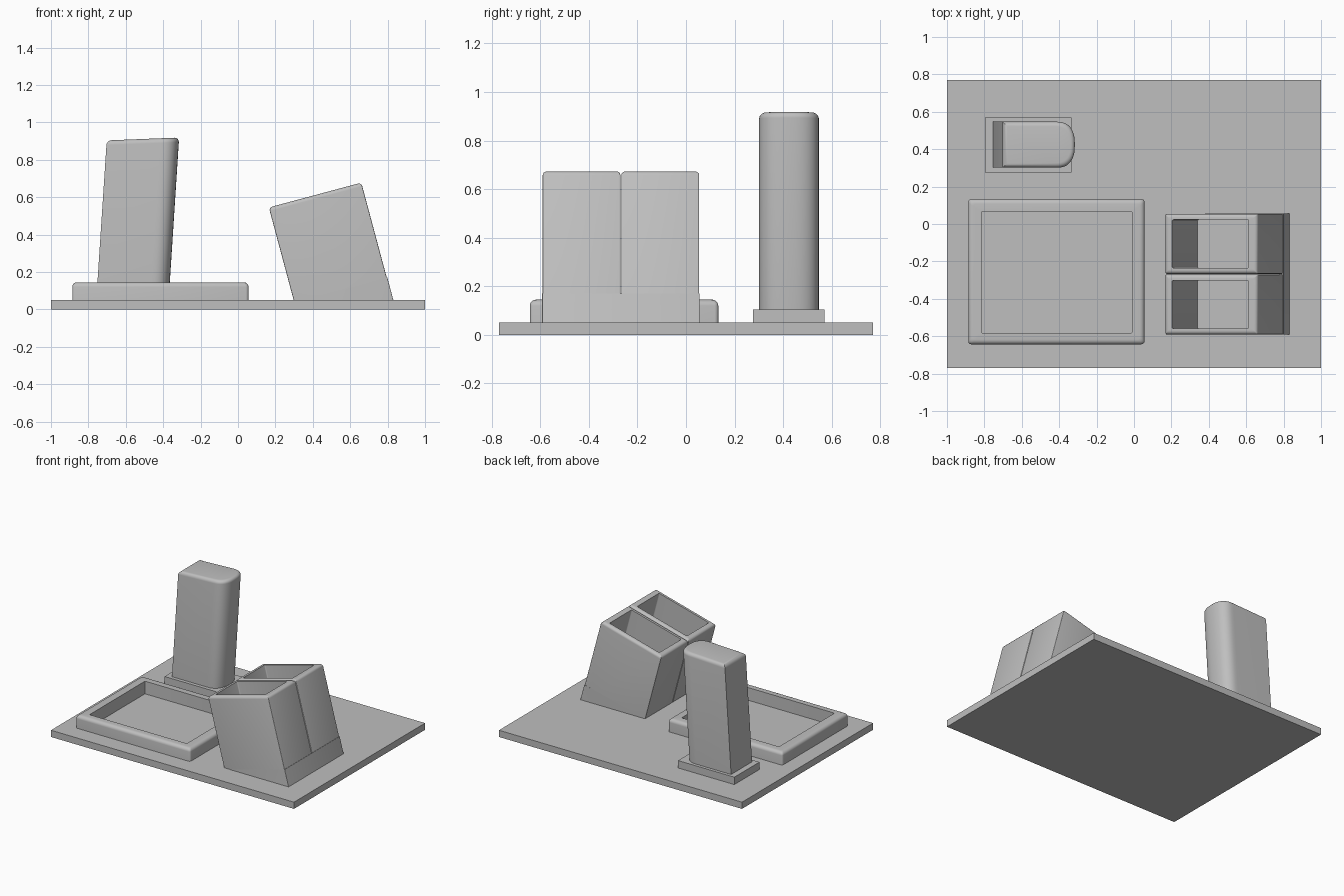
import bpy, bmesh, math
from mathutils import Vector

if "Cube" in bpy.data.objects:
    bpy.data.objects.remove(bpy.data.objects["Cube"], do_unlink=True)

GREY = (0.52, 0.52, 0.52, 1)
mat = bpy.data.materials.new("light_grey")
mat.use_nodes = True
mat.diffuse_color = GREY
mat.node_tree.nodes["Principled BSDF"].inputs["Base Color"].default_value = GREY


def loft(name, loops, caps=(True, True), closed=False):
    """Skin a stack of equal-length loops of points."""
    bm = bmesh.new()
    rings = [[bm.verts.new(p) for p in loop] for loop in loops]
    pairs = list(zip(rings, rings[1:]))
    if closed:
        pairs.append((rings[-1], rings[0]))
    for a, b in pairs:
        n = len(a)
        for i in range(n):
            j = (i + 1) % n
            bm.faces.new((a[i], a[j], b[j], b[i]))
    if caps[0] and not closed:
        bm.faces.new(rings[0][::-1])
    if caps[1] and not closed:
        bm.faces.new(rings[-1])
    bmesh.ops.recalc_face_normals(bm, faces=bm.faces)
    mesh = bpy.data.meshes.new(name)
    bm.to_mesh(mesh)
    bm.free()
    mesh.materials.append(mat)
    ob = bpy.data.objects.new(name, mesh)
    bpy.context.collection.objects.link(ob)
    bpy.ops.object.select_all(action='DESELECT')
    ob.select_set(True)
    bpy.context.view_layer.objects.active = ob
    bpy.ops.object.shade_smooth_by_angle(angle=math.radians(32))
    return ob


def rect(x0, x1, y0, y1, z, r=0.004, inset=0.0, steps=3):
    """Rectangle with rounded corners at height z."""
    x0, x1, y0, y1 = x0 + inset, x1 - inset, y0 + inset, y1 - inset
    corners = [(x1 - r, y1 - r), (x0 + r, y1 - r), (x0 + r, y0 + r), (x1 - r, y0 + r)]
    pts = []
    for k, (cx, cy) in enumerate(corners):
        for s in range(steps + 1):
            a = math.pi / 2 * (k + s / steps)
            pts.append(Vector((cx + r * math.cos(a), cy + r * math.sin(a), z)))
    return pts


def arc(radius, steps=5):
    """Inset and drop pairs of a rounded edge."""
    angles = [math.pi / 2 * s / steps for s in range(steps + 1)]
    return [(radius * (1 - math.cos(a)), radius * (1 - math.sin(a))) for a in angles]


def block(name, x0, x1, y0, y1, z0, z1):
    bpy.ops.mesh.primitive_cube_add(
        size=1, location=((x0 + x1) / 2, (y0 + y1) / 2, (z0 + z1) / 2))
    ob = bpy.context.object
    ob.name = name
    ob.dimensions = (x1 - x0, y1 - y0, z1 - z0)
    bpy.ops.object.transform_apply(location=False, rotation=False, scale=True)
    ob.data.materials.append(mat)


FLOOR = 0.05

# Base plate and foot of the pillar
block("base_plate", -1, 1, -0.77, 0.77, 0, FLOOR)
block("pillar_foot", -0.797, -0.334, 0.275, 0.57, FLOOR, 0.105)

# Shallow tray with a rounded rim
outer = (-0.886, 0.056, -0.643, 0.133)
inner = (-0.813, -0.012, -0.584, 0.068)
loops = [rect(*outer, 0.002, r=0.015)]
loops += [rect(*outer, 0.145 - drop, r=0.015, inset=i) for i, drop in arc(0.025)]
loops += [rect(*inner, 0.145), rect(*inner, FLOOR + 0.001)]
loft("tray", loops)

# Leaning pillar, flat on one side and rounded on the other
X0, X1, ROUND, HALF, YC, TOP = -0.761, -0.374, 0.1, 0.123, 0.424, 0.911


def pillar_loop(z, inset=0.0):
    pts = [(X0, -HALF)]
    for s in range(25):
        a = math.pi * (s / 24 - 0.5)
        c, sn = max(math.cos(a), 0), math.sin(a)
        pts.append((X1 - ROUND + ROUND * c ** 0.8,
                    HALF * math.copysign(abs(sn) ** 0.8, sn)))
    pts.append((X0, HALF))
    mid, half_x = (X0 + X1) / 2, (X1 - X0) / 2
    out = []
    for x, y in pts:
        dx = (x - mid) * (1 - inset / half_x)
        tilt = 0.04 * dx if z > 0.5 else 0
        out.append(Vector((mid + dx + 0.065 * z, YC + y * (1 - inset / HALF), z + tilt)))
    return out


loft("pillar", [pillar_loop(0.1)] + [pillar_loop(TOP - d, i) for i, d in arc(0.025)])

# Two tilted open bins, in a frame leaning sideways
LEAN = math.radians(15)
U = Vector((math.cos(LEAN), 0, math.sin(LEAN)))
W = Vector((-math.sin(LEAN), 0, math.cos(LEAN)))
ORIGIN = Vector((0.302, 0, 0.033))
WIDTH, HEIGHT = 0.512, 0.53


def lean(loop):
    return [ORIGIN + U * p.x + W * p.z + Vector((0, p.y, 0)) for p in loop]


def to_floor(loop, z=FLOOR):
    """Slide a leaning loop along its axis onto the plate."""
    return [p + W * ((z - p.z) / W.z) for p in loop]


for name, y0, y1 in (("front_bin", -0.59, -0.27), ("back_bin", -0.266, 0.054)):
    shell = (0, WIDTH, y0, y1)
    cavity = (0.04, WIDTH - 0.048, y0 + 0.031, y1 - 0.031)
    loops = [to_floor(lean(rect(*shell, 0)))]
    loops += [lean(rect(*shell, HEIGHT - drop, inset=i)) for i, drop in arc(0.02)]
    mouth = lean(rect(*cavity, HEIGHT, r=0.008))
    loops += [mouth, to_floor(mouth, FLOOR + 0.002)]
    loft(name, loops)

# Wedge skirt joining the bins to the plate
skirt = (-0.001, WIDTH + 0.003, -0.592, 0.056)
rim_out = lean(rect(*skirt, 0.004, r=0.002))
rim_in = lean(rect(*skirt, 0.004, r=0.002, inset=0.025))
loft("bin_wedge", [to_floor(rim_out), rim_out, rim_in, to_floor(rim_in)], closed=True)
